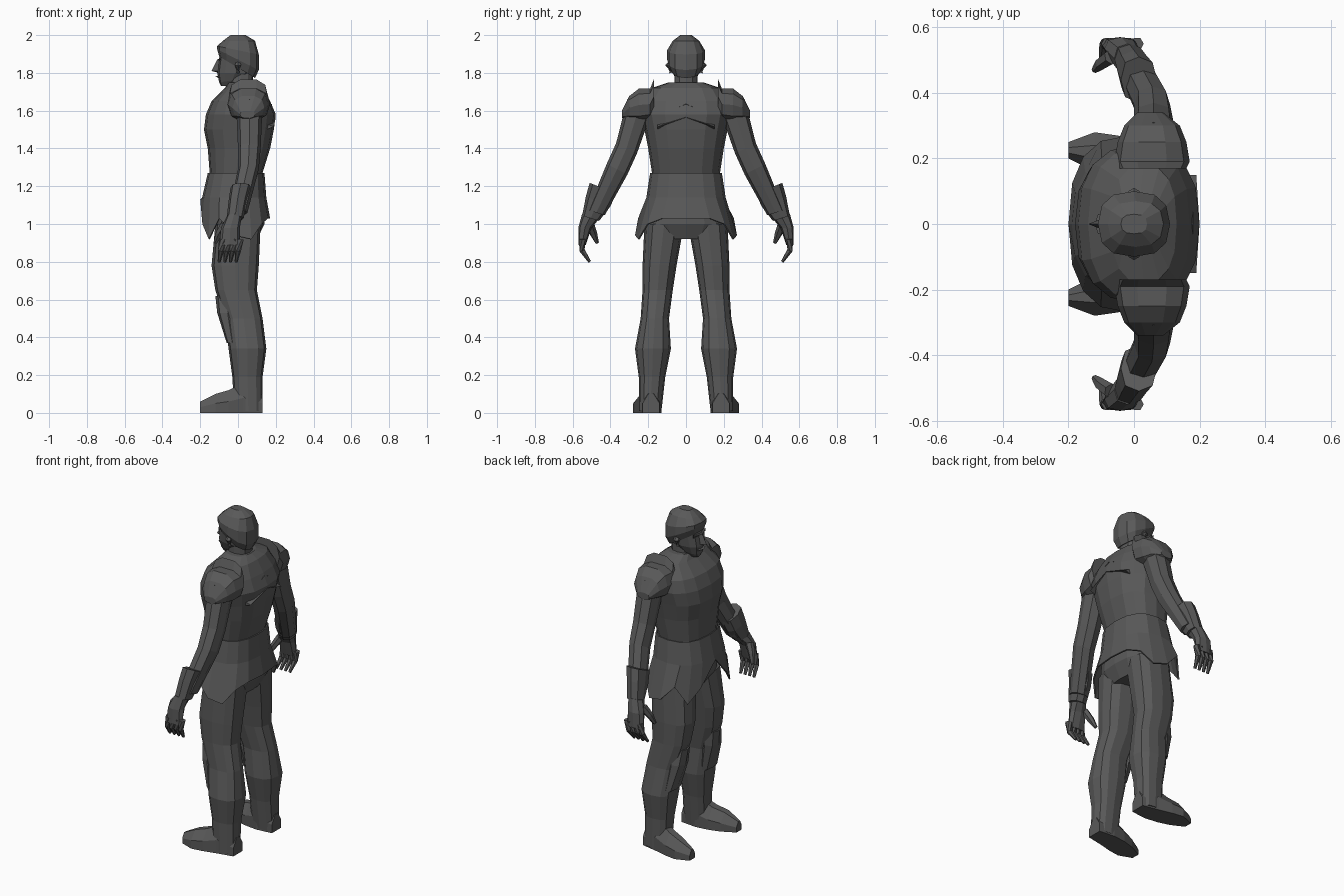
import bpy, bmesh
from math import sin, cos, pi
from mathutils import Vector

cube = bpy.data.objects.get("Cube")
if cube:
    bpy.data.objects.remove(cube)

grey = bpy.data.materials.new("dark grey")
grey.use_nodes = True
grey.diffuse_color = (.1, .1, .1, 1)
shader = grey.node_tree.nodes["Principled BSDF"]
shader.inputs["Base Color"].default_value = grey.diffuse_color


def skin(name, rings, mirror=False, caps=True, thick=0):
    """Bridge rings of points into a flat-shaded part, optionally mirrored across y."""
    bm = bmesh.new()
    loops = [[bm.verts.new(point) for point in ring] for ring in rings]
    for low, high in zip(loops, loops[1:]):
        for i in range(len(low)):
            bm.faces.new((low[i - 1], low[i], high[i], high[i - 1]))
    if caps:
        bm.faces.new(loops[0])
        bm.faces.new(loops[-1])
    bmesh.ops.recalc_face_normals(bm, faces=bm.faces)
    mesh = bpy.data.meshes.new(name)
    bm.to_mesh(mesh)
    bm.free()
    mesh.materials.append(grey)
    part = bpy.data.objects.new(name, mesh)
    bpy.context.collection.objects.link(part)
    if thick:
        part.modifiers.new("thickness", "SOLIDIFY").thickness = thick
    if mirror:
        part.modifiers.new("mirror", "MIRROR").use_axis = (False, True, False)


def rounded(angle_part, box):
    """Square off one component of a circle."""
    return abs(angle_part) ** box * (1 if angle_part > 0 else -1)


def oval(low_u, high_u, low_v, high_v, sides, box=.8):
    """Superellipse filling the given bounds, starting on the low-u side."""
    points = []
    for i in range(sides):
        turn = 2 * pi * i / sides
        points.append((low_u + (high_u - low_u) * (1 - rounded(cos(turn), box)) / 2,
                       low_v + (high_v - low_v) * (1 + rounded(sin(turn), box)) / 2))
    return points


def ring(z, front, back, outer, inner=None, lean=0, tilt=0, sides=12):
    """Level cross-section; lean and tilt slope it along x and y."""
    inner = -outer if inner is None else inner
    middle_x, middle_y = (front + back) / 2, (inner + outer) / 2
    return [(x, y, z + lean * (x - middle_x) + tilt * (y - middle_y))
            for x, y in oval(front, back, inner, outer, sides)]


def limb_ring(**bounds):
    return ring(sides=8, **bounds)


def tube(name, points, radii, sides=6):
    """Tapered mirrored tube through points."""
    points = [Vector(point) for point in points]
    rings = []
    for i, (point, radius) in enumerate(zip(points, radii)):
        ahead = points[min(i + 1, len(points) - 1)] - points[max(i - 1, 0)]
        spin = ahead.to_track_quat("Z", "X")
        rings.append([point + spin @ Vector((radius * cos(turn), radius * sin(turn), 0))
                      for turn in (2 * pi * k / sides for k in range(sides))])
    skin(name, rings, mirror=True)


def ridge(name, z, half, drop, tip, bend, root, height):
    """Triangular bar across the body whose ends fall and step back from its middle."""
    rings = []
    for y in (-half, 0, half):
        fall = drop if y else 0
        edge = tip + (bend if y else 0)
        rings.append([(root, y, z - fall), (edge, y, z - fall - height / 2),
                      (root, y, z - fall - height)])
    skin(name, rings)


# Torso, from the hips up to the collar
skin("torso", [
    ring(z=.92, front=-.08, back=.1, outer=.16, sides=16),
    ring(z=1, front=-.13, back=.14, outer=.21, sides=16),
    ring(z=1.27, front=-.15, back=.13, outer=.18, sides=16),
    ring(z=1.4, front=-.16, back=.17, outer=.2, sides=16),
    ring(z=1.5, front=-.18, back=.19, outer=.22, sides=16),
    ring(z=1.58, front=-.17, back=.2, outer=.24, sides=16),
    ring(z=1.65, front=-.14, back=.17, outer=.23, sides=16),
    ring(z=1.72, front=-.07, back=.13, outer=.18, sides=16),
    ring(z=1.75, front=-.05, back=.09, outer=.09, sides=16)])

# Flared skirt with pointed flaps, hanging from the waist
half_hem = [1.13, 1, .92, 1.03, .94, .92, 1, 1.03, 1.03]
hem = ring(z=0, front=-.2, back=.17, outer=.27, sides=16)
skin("skirt", [
    ring(z=1.27, front=-.16, back=.14, outer=.19, sides=16),
    ring(z=1.14, front=-.19, back=.15, outer=.21, sides=16),
    [(x, y, z) for (x, y, _), z in zip(hem, half_hem + half_hem[-2:0:-1])]],
    caps=False, thick=.008)

# Chevron ridges across the upper back
ridge("upper_chevron", z=1.65, half=.07, drop=.03, tip=.18, bend=0, root=.12, height=.03)
ridge("lower_chevron", z=1.58, half=.15, drop=.05, tip=.2, bend=-.01, root=.15, height=.03)

# Neck, head and hair
skin("neck", [
    ring(z=1.69, front=-.05, back=.08, outer=.08),
    ring(z=1.75, front=-.05, back=.08, outer=.06),
    ring(z=1.82, front=-.05, back=.08, outer=.06)])
skin("head", [
    ring(z=1.73, front=-.09, back=-.02, outer=.03),
    ring(z=1.76, front=-.1, back=.04, outer=.05, lean=.15),
    ring(z=1.8, front=-.11, back=.08, outer=.07),
    ring(z=1.88, front=-.1, back=.1, outer=.08),
    ring(z=1.97, front=-.06, back=.07, outer=.06)])
skin("hair", [
    ring(z=1.83, front=-.1, back=.09, outer=.08, lean=-.6),
    ring(z=1.87, front=-.11, back=.11, outer=.1, lean=-.5),
    ring(z=1.92, front=-.11, back=.11, outer=.1, lean=-.2),
    ring(z=1.97, front=-.08, back=.09, outer=.07),
    ring(z=2, front=-.04, back=.04, outer=.03)])

# Face details and ears
skin("nose", [[(-.09, -.02, z), (-.09, .02, z), (tip, 0, z)]
              for tip, z in ((-.11, 1.87), (-.14, 1.81), (-.1, 1.8))])
ridge("brow", z=1.88, half=.06, drop=0, tip=-.11, bend=.02, root=-.09, height=.02)
ridge("lips", z=1.79, half=.03, drop=0, tip=-.12, bend=.01, root=-.09, height=.02)
tube("ears", [(0, .08, 1.86), (0, .09, 1.84), (0, .08, 1.8)], radii=(.01, .02, .01))


# Shoulder guards with an upright inner flange
def guard_slice(y, front, back, bottom, top):
    return [(x, y, z) for x, z in oval(front, back, bottom, top, sides=10)]


skin("shoulder_guards", [
    guard_slice(y=.17, front=-.05, back=.16, bottom=1.58, top=1.77),
    guard_slice(y=.19, front=-.06, back=.17, bottom=1.55, top=1.72),
    guard_slice(y=.25, front=-.05, back=.16, bottom=1.54, top=1.72),
    guard_slice(y=.3, front=-.03, back=.14, bottom=1.55, top=1.68),
    guard_slice(y=.34, front=.01, back=.09, bottom=1.56, top=1.6)], mirror=True)

# Arms, gauntlet cuffs and hands
skin("arms", [
    limb_ring(z=1.63, front=-.01, back=.13, inner=.18, outer=.31, tilt=.5),
    limb_ring(z=1.4, front=0, back=.12, inner=.26, outer=.37, tilt=.5),
    limb_ring(z=1.29, front=0, back=.11, inner=.31, outer=.42, tilt=.5),
    limb_ring(z=1.06, front=-.05, back=.05, inner=.43, outer=.52, tilt=.3)], mirror=True)
skin("gauntlet_cuffs", [
    limb_ring(z=1.19, front=-.04, back=.07, inner=.37, outer=.51, tilt=.4),
    limb_ring(z=1.12, front=-.05, back=.05, inner=.4, outer=.53, tilt=.4),
    limb_ring(z=1.03, front=-.06, back=.03, inner=.46, outer=.55, tilt=.3)], mirror=True)
skin("hands", [
    limb_ring(z=1.04, front=-.06, back=.02, inner=.46, outer=.55, tilt=.3),
    limb_ring(z=.98, front=-.09, back=.01, inner=.5, outer=.57),
    limb_ring(z=.89, front=-.1, back=.01, inner=.53, outer=.57)], mirror=True)
for place, finger in enumerate(("index", "middle", "ring", "little")):
    x = -.08 + .03 * place
    tube(finger + "_fingers", [(x, .55, .92), (x - .01, .55, .86), (x - .02, .51, .8)],
         radii=(.02, .016, .008))
tube("thumbs", [(-.07, .51, 1), (-.1, .49, .95), (-.12, .47, .9)], radii=(.024, .02, .01))

# Legs and knee guards
skin("legs", [
    ring(z=1, front=-.12, back=.12, inner=.01, outer=.22),
    ring(z=.78, front=-.14, back=.11, inner=.05, outer=.23),
    ring(z=.65, front=-.12, back=.1, inner=.07, outer=.23),
    ring(z=.5, front=-.07, back=.13, inner=.09, outer=.24),
    ring(z=.34, front=-.05, back=.15, inner=.08, outer=.27),
    ring(z=.19, front=-.03, back=.13, inner=.11, outer=.25),
    ring(z=.01, front=-.02, back=.13, inner=.13, outer=.25)], mirror=True)
skin("knee_guards", [
    limb_ring(z=.62, front=-.12, back=0, inner=.1, outer=.2),
    limb_ring(z=.53, front=-.11, back=0, inner=.1, outer=.22),
    limb_ring(z=.37, front=-.06, back=0, inner=.11, outer=.24)], mirror=True)


# Feet, turned slightly outward
def foot_slice(x, inner, outer, top):
    bevel = (outer - inner) / 3
    return [(x, inner, 0), (x, outer, 0), (x, outer, top / 2),
            (x, outer - bevel, top), (x, inner + bevel, top), (x, inner, top / 2)]


skin("feet", [
    foot_slice(x=.13, inner=.14, outer=.23, top=.1),
    foot_slice(x=.03, inner=.13, outer=.25, top=.16),
    foot_slice(x=-.05, inner=.14, outer=.27, top=.12),
    foot_slice(x=-.12, inner=.16, outer=.28, top=.1),
    foot_slice(x=-.2, inner=.2, outer=.25, top=.06)], mirror=True)
